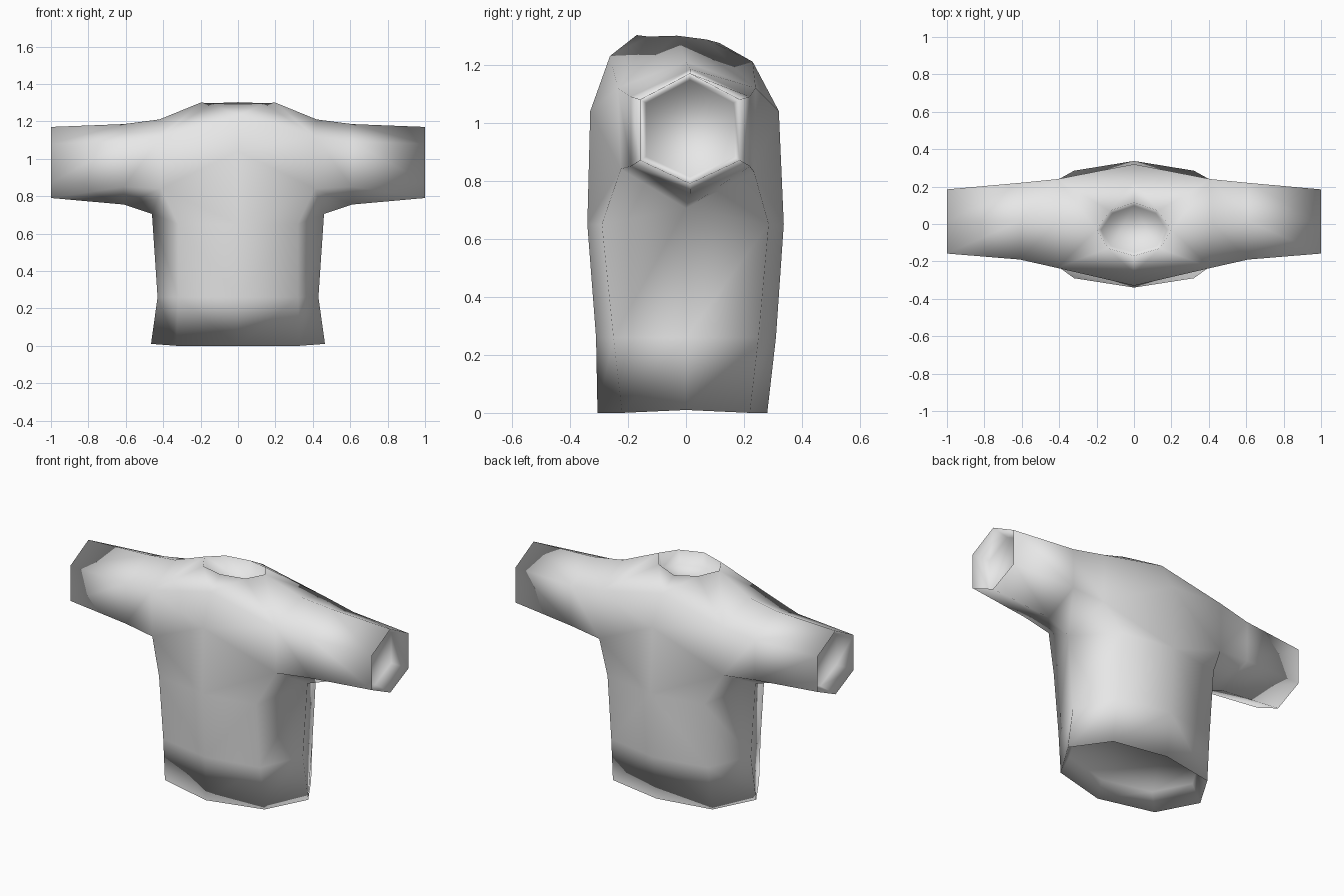
import bpy
import bmesh
from mathutils import Vector

cube = bpy.data.objects.get("Cube")
if cube:
    bpy.data.objects.remove(cube, do_unlink=True)

bm = bmesh.new()


def ring(points):
    return [bm.verts.new(p) for p in points]


def bridge(a, b, closed=False):
    n = len(a)
    for i in range(n if closed else n - 1):
        j = (i + 1) % n
        bm.faces.new((a[i], a[j], b[j], b[i]))


def recess(rim, centre, offset, closed=False):
    """Close an opening with a shallow sunken panel."""
    centre, offset = Vector(centre), Vector(offset)
    inner = ring([centre + (v.co - centre) * 0.88 + offset for v in rim])
    bridge(rim, inner, closed)
    bm.faces.new(inner)


# Half torso rows: front centre, front corner, side, back corner, back centre
def torso_row(z, front, back, corner_x, corner_f, corner_b, side_x, side_z):
    return ring([(0, front, z), (corner_x, corner_f, z), (side_x, 0, side_z),
                 (corner_x, corner_b, z), (0, back, z)])


hem = torso_row(0, -.305, .28, .33, -.22, .22, .465, .01)
waist = torso_row(.26, -.31, .31, .32, -.25, .25, .43, .26)
chest = torso_row(.65, -.34, .337, .32, -.29, .285, .46, .705)
bridge(hem, waist)
bridge(waist, chest)

# Neck opening, front to back
neck = ring([(0, -.17, 1.302), (.14, -.13, 1.297), (.2, -.03, 1.3),
             (.13, .07, 1.287), (0, .115, 1.275)])

# Armhole: top, front upper, front lower, underarm, back lower, back upper
top, front_up, front_low = ring([(.42, 0, 1.21), (.41, -.235, 1.12), (.41, -.225, .84)])
back_low, back_up = ring([(.41, .235, .83), (.41, .24, 1.12)])
armhole = [top, front_up, front_low, chest[2], back_low, back_up]

# Upper body panels, the same layout on front and back
sides = ((-.33, -.262, 1.23, front_low, front_up, 0, 1),
         (.32, .23, 1.21, back_low, back_up, 4, 3))
for y_mid, y_high, z_high, low, up, centre, corner in sides:
    mid, high = ring([(0, y_mid, 1.04), (0, y_high, z_high)])
    bm.faces.new((chest[centre], chest[corner], low, mid))
    bm.faces.new((chest[corner], chest[2], low))
    bm.faces.new((mid, low, up, high))
    bm.faces.new((high, up, neck[corner], neck[centre]))
    bm.faces.new((up, top, neck[2], neck[corner]))


# Six-sided sleeve
def sleeve_ring(x, front, back, z_top, z_up, z_low, z_bottom):
    mid = (front + back) / 2
    return ring([(x, mid, z_top), (x, front, z_up), (x, front, z_low),
                 (x, mid, z_bottom), (x, back, z_low), (x, back, z_up)])


elbow = sleeve_ring(.61, -.19, .22, 1.185, 1.09, .85, .755)
cuff = sleeve_ring(1, -.158, .185, 1.17, 1.08, .87, .79)
bridge(armhole, elbow, True)
bridge(elbow, cuff, True)

# Sunken panels in the three kinds of opening
recess(cuff, (1, .013, .98), (-.1, 0, 0), True)
recess(hem, (0, 0, 0), (0, 0, .1))
recess(neck, (0, -.03, 1.29), (0, 0, -.08))

# Mirror the half and join it along the middle
bmesh.ops.mirror(bm, geom=bm.verts[:] + bm.edges[:] + bm.faces[:],
                 axis='X', merge_dist=.001)
bmesh.ops.remove_doubles(bm, verts=bm.verts[:], dist=.0005)
bmesh.ops.recalc_face_normals(bm, faces=bm.faces[:])
for face in bm.faces:
    face.smooth = True

mesh = bpy.data.meshes.new("sweater")
bm.to_mesh(mesh)
bm.free()
sweater = bpy.data.objects.new("sweater", mesh)
bpy.context.collection.objects.link(sweater)

# Plain grey cloth
cloth = bpy.data.materials.new("light_grey_cloth")
cloth.use_nodes = True
grey = (.8, .8, .8, 1)
cloth.diffuse_color = grey
cloth.node_tree.nodes["Principled BSDF"].inputs["Base Color"].default_value = grey
mesh.materials.append(cloth)
